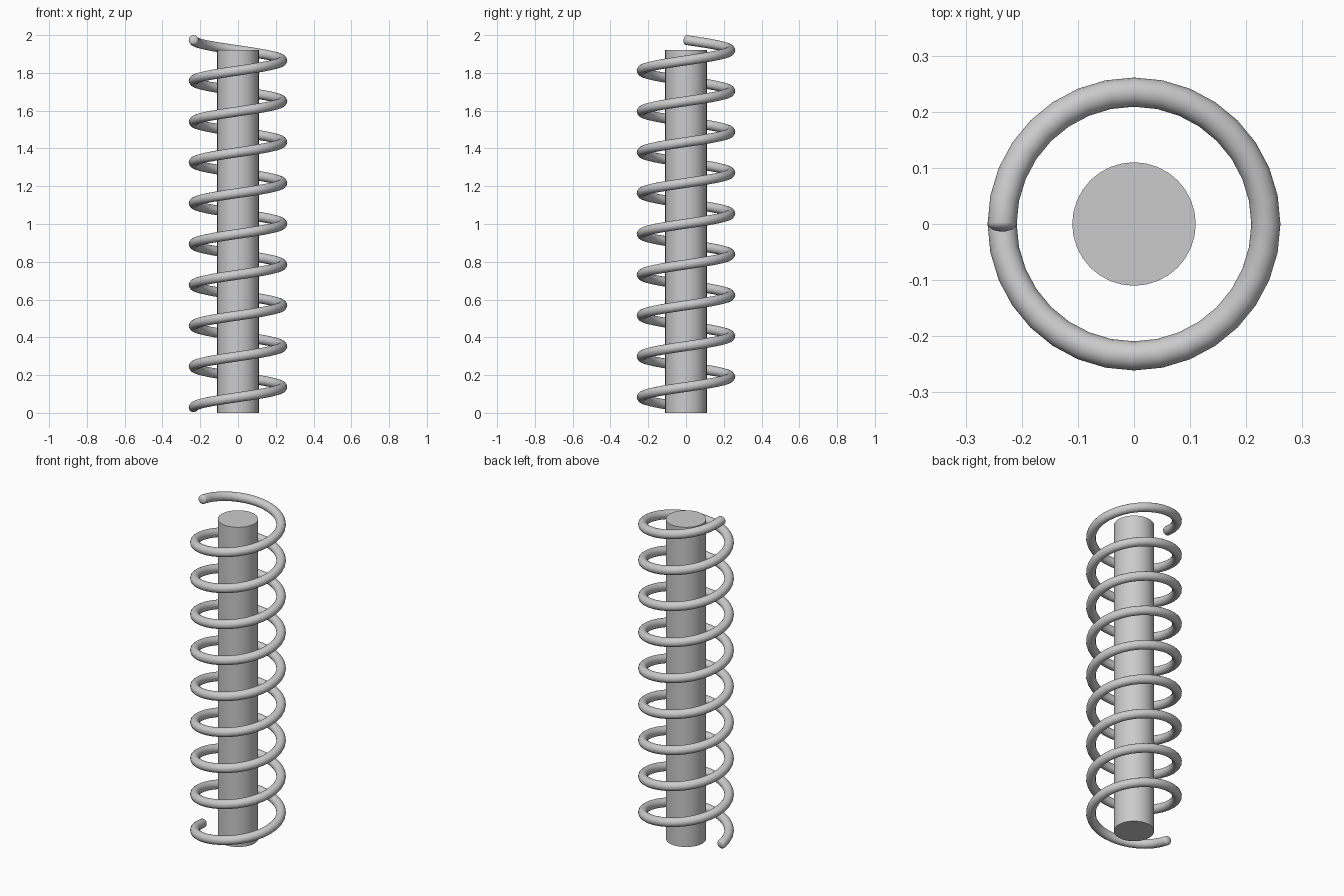
import bpy, bmesh
from math import pi, sin, cos, sqrt
from mathutils import Vector

if "Cube" in bpy.data.objects:
    bpy.data.objects.remove(bpy.data.objects["Cube"])

TURNS, STEPS, SIDES = 9, 32, 16
COIL_R, WIRE_R = 0.235, 0.026
Z0, Z1 = 0.029, 1.974
PITCH = (Z1 - Z0) / TURNS


def frame(t):
    """Centre, tangent, outward and upward axes of the helix at t turns."""
    a = pi + 2 * pi * t
    centre = Vector((COIL_R * cos(a), COIL_R * sin(a), Z0 + PITCH * t))
    tangent = Vector((-sin(a), cos(a), PITCH / (2 * pi * COIL_R))).normalized()
    out = Vector((cos(a), sin(a), 0))
    return centre, tangent, out, out.cross(tangent)


def finish(bm, name, angle):
    bmesh.ops.recalc_face_normals(bm, faces=bm.faces[:])
    mesh = bpy.data.meshes.new(name)
    bm.to_mesh(mesh)
    bm.free()
    ob = bpy.data.objects.new(name, mesh)
    bpy.context.collection.objects.link(ob)
    bpy.ops.object.select_all(action='DESELECT')
    ob.select_set(True)
    bpy.context.view_layer.objects.active = ob
    bpy.ops.object.shade_smooth_by_angle(angle=angle)


# Coil wire: rings along the helix, with shallow domed ends (turns, push, radius factor)
DOME = 0.013
caps = [(sin(pi / 2 * k / 4), cos(pi / 2 * k / 4)) for k in (1, 2, 3)]
rings = [(0, -DOME * d, r) for d, r in reversed(caps)]
rings += [(i / STEPS, 0, 1) for i in range(TURNS * STEPS + 1)]
rings += [(TURNS, DOME * d, r) for d, r in caps]

bm = bmesh.new()
loops = []
for t, push, k in rings:
    c, tan, out, up = frame(t)
    loops.append([bm.verts.new(c + tan * push + WIRE_R * k *
                               (out * cos(2 * pi * j / SIDES) + up * sin(2 * pi * j / SIDES)))
                  for j in range(SIDES)])
for a, b in zip(loops, loops[1:]):
    for j in range(SIDES):
        n = (j + 1) % SIDES
        bm.faces.new((a[j], a[n], b[n], b[j]))
for t, push, loop in ((0, -DOME, loops[0]), (TURNS, DOME, loops[-1])):
    c, tan, _, _ = frame(t)
    tip = bm.verts.new(c + tan * push)
    for j in range(SIDES):
        bm.faces.new((loop[j], loop[(j + 1) % SIDES], tip))
finish(bm, "coil_spring", 1.2)

# Centre rod
bm = bmesh.new()
bmesh.ops.create_cone(bm, cap_ends=True, segments=32, radius1=0.11, radius2=0.11, depth=1.92)
bmesh.ops.translate(bm, verts=bm.verts[:], vec=(0, 0, 0.96))
finish(bm, "centre_rod", 0.6)
